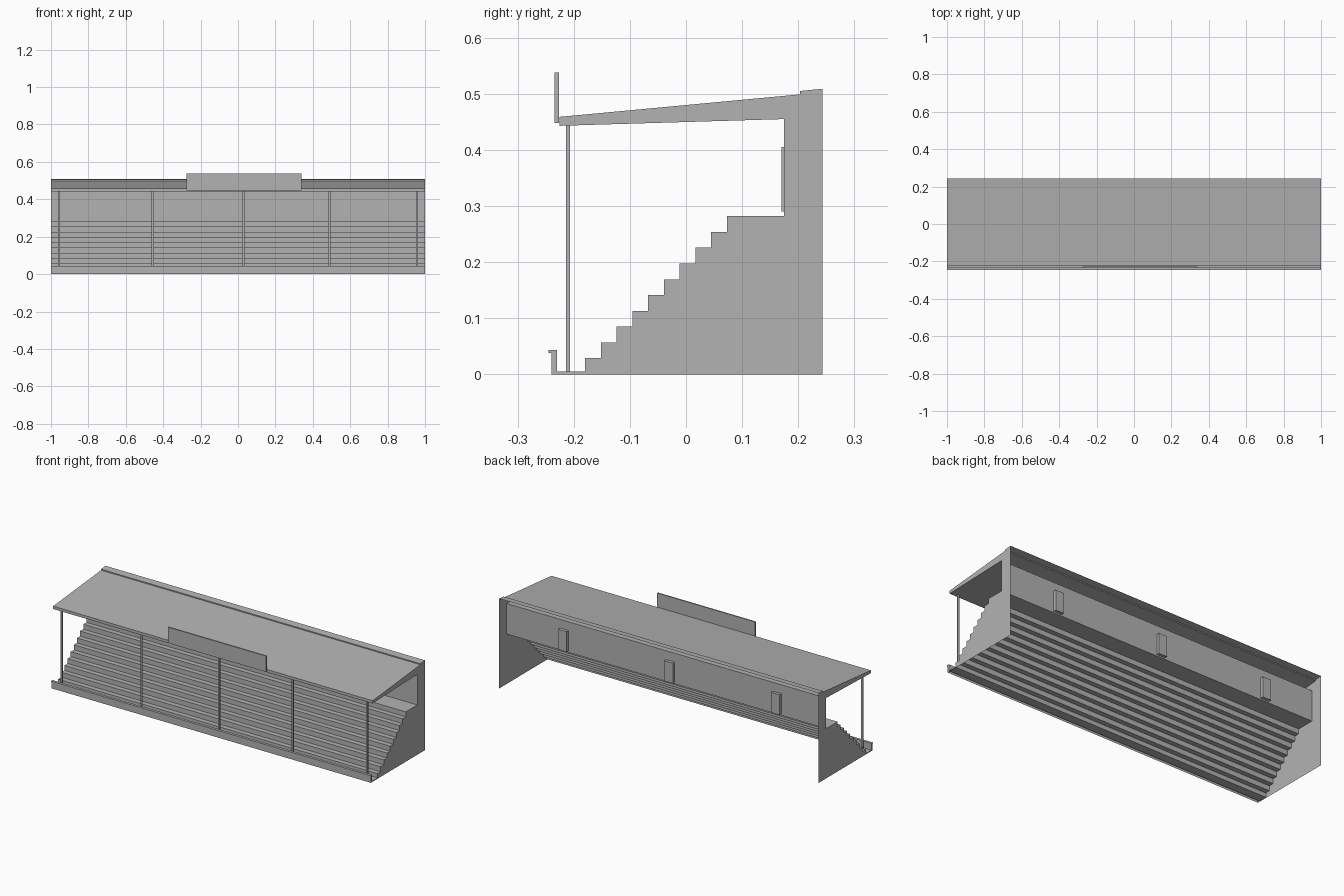
import bpy
import bmesh

cube = bpy.data.objects.get("Cube")
if cube:
    bpy.data.objects.remove(cube, do_unlink=True)

# Single grey finish
grey = bpy.data.materials.new("plain_grey")
grey.use_nodes = True
COLOUR = (0.45, 0.45, 0.45, 1)
grey.diffuse_color = COLOUR
grey.node_tree.nodes["Principled BSDF"].inputs["Base Color"].default_value = COLOUR


def finish(name, bm):
    mesh = bpy.data.meshes.new(name)
    bm.to_mesh(mesh)
    bm.free()
    mesh.materials.append(grey)
    obj = bpy.data.objects.new(name, mesh)
    bpy.context.collection.objects.link(obj)
    return obj


def box(name, x, y, z):
    """Box from (min, max) pairs on each axis."""
    bm = bmesh.new()
    bmesh.ops.create_cube(bm, size=1)
    for v in bm.verts:
        v.co = [lim[0] if c < 0 else lim[1] for c, lim in zip(v.co, (x, y, z))]
    return finish(name, bm)


# Cross-section (y, z): parapet, walkway, terraces, landing, rear wall, roof
profile = [(-0.24, 0), (-0.24, 0.038), (-0.245, 0.038), (-0.245, 0.043),
           (-0.23, 0.043), (-0.23, 0.005), (-0.18, 0.005)]
STEPS, RUN = 10, 0.0281
for k in range(STEPS):
    y, z = -0.18 + RUN * k, 0.029 + RUN * k
    profile += [(y, z), (y + RUN, z)]
profile[-1] = (0.175, profile[-1][1])
profile += [(0.175, 0.455), (-0.225, 0.443), (-0.225, 0.459),
            (0.203, 0.499), (0.203, 0.505), (0.243, 0.509)]

# Stand shell: the section swept along x, open at the rear, with flat end walls
bm = bmesh.new()
right = [bm.verts.new((-1, y, z)) for y, z in profile]
left = [bm.verts.new((1, y, z)) for y, z in profile]
for i in range(len(profile) - 1):
    bm.faces.new((right[i], left[i], left[i + 1], right[i + 1]))
bm.faces.new(right + [bm.verts.new((-1, 0.243, 0))])
bm.faces.new([bm.verts.new((1, 0.243, 0))] + left[::-1])
finish("stand_shell", bm)

# Slim posts carrying the roof edge
for i, x in enumerate((-0.957, -0.457, 0.03, 0.49, 0.957)):
    box(f"roof_post_{i + 1}", (x - 0.005, x + 0.005), (-0.214, -0.207), (0.005, 0.444))

# Doors through the rear wall
for i, x in enumerate((-0.695, -0.026, 0.639)):
    box(f"door_{i + 1}", (x - 0.026, x + 0.026), (0.17, 0.192), (0.29, 0.405))

# Blank board on the roof edge
box("roof_board", (-0.275, 0.34), (-0.234, -0.226), (0.448, 0.538))
